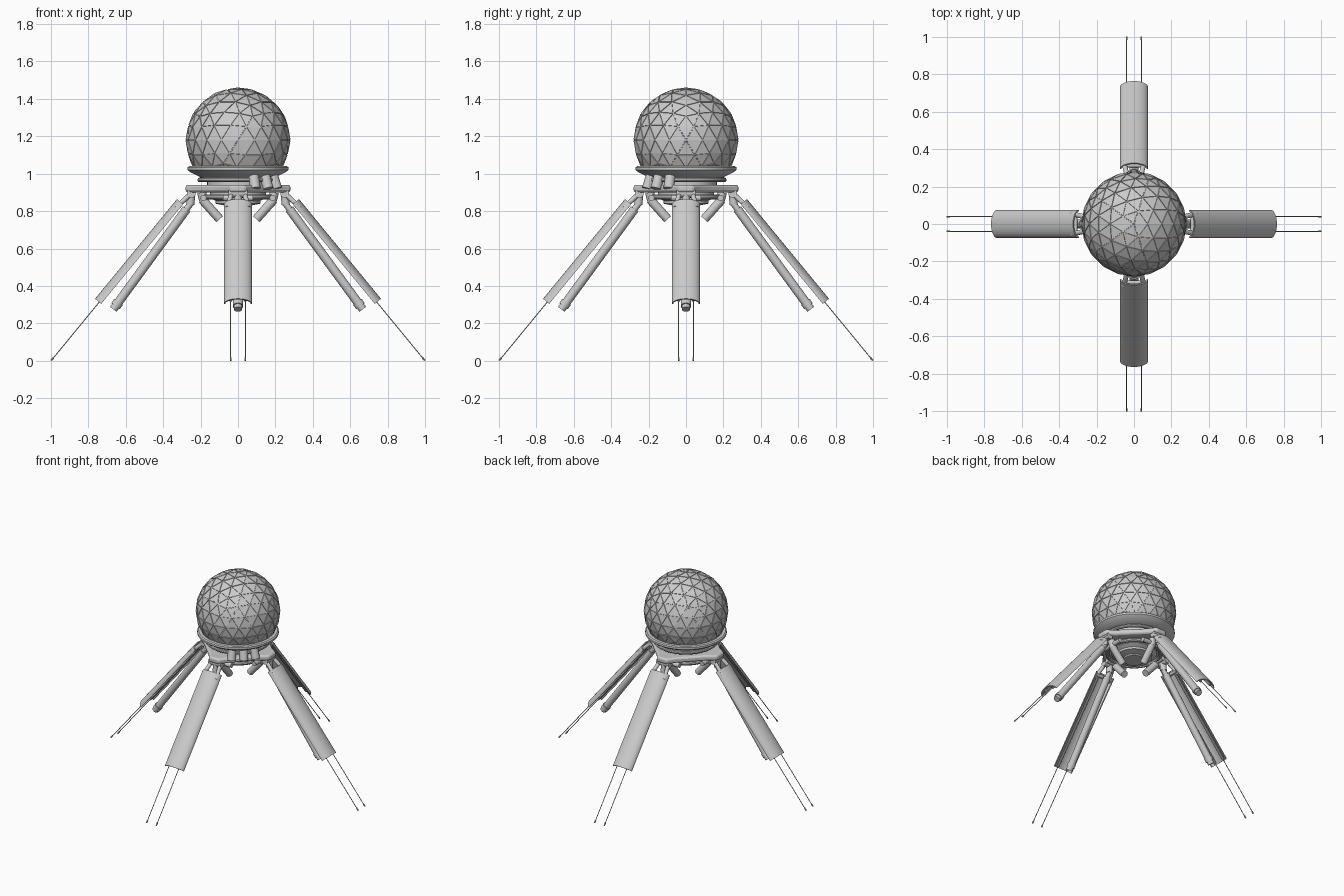
import bpy, bmesh, math
from mathutils import Vector, Matrix

if "Cube" in bpy.data.objects:
    bpy.data.objects.remove(bpy.data.objects["Cube"], do_unlink=True)

grey = bpy.data.materials.new("light_grey")
grey.use_nodes = True
colour = (0.6, 0.6, 0.6, 1)
grey.diffuse_color = colour
grey.node_tree.nodes["Principled BSDF"].inputs["Base Color"].default_value = colour


def finish(name, bm, smooth=True):
    bmesh.ops.recalc_face_normals(bm, faces=bm.faces)
    mesh = bpy.data.meshes.new(name)
    bm.to_mesh(mesh)
    bm.free()
    mesh.materials.append(grey)
    ob = bpy.data.objects.new(name, mesh)
    bpy.context.collection.objects.link(ob)
    if smooth:
        bpy.ops.object.select_all(action="DESELECT")
        ob.select_set(True)
        bpy.context.view_layer.objects.active = ob
        bpy.ops.object.shade_smooth_by_angle(angle=math.radians(35))
    return ob


def add_rod(bm, p0, p1, r0, r1=None, sides=16):
    p0, p1 = Vector(p0), Vector(p1)
    axis = p1 - p0
    m = Matrix.Translation((p0 + p1) / 2) @ axis.to_track_quat("Z", "Y").to_matrix().to_4x4()
    bmesh.ops.create_cone(bm, cap_ends=True, segments=sides, radius1=r0,
                          radius2=r0 if r1 is None else r1, depth=axis.length, matrix=m)


def rod(name, *args, **kw):
    bm = bmesh.new()
    add_rod(bm, *args, **kw)
    return finish(name, bm)


def lathe(name, profile, steps=64):
    bm = bmesh.new()
    vs = [bm.verts.new((r, 0, z)) for r, z in profile]
    es = [bm.edges.new(pair) for pair in zip(vs, vs[1:])]
    bmesh.ops.spin(bm, geom=vs + es, cent=(0, 0, 0), axis=(0, 0, 1),
                   angle=math.tau, steps=steps)
    bmesh.ops.remove_doubles(bm, verts=bm.verts, dist=1e-5)
    return finish(name, bm)


def ring_tube(name, radius, z, r):
    loop = [(radius + r * math.cos(i * math.tau / 10), z + r * math.sin(i * math.tau / 10))
            for i in range(11)]
    return lathe(name, loop)


# Geodesic dome with raised triangular panels
bm = bmesh.new()
bmesh.ops.create_icosphere(bm, subdivisions=3, radius=0.277,
                           matrix=Matrix.Translation((0, 0, 1.18)))
low = [f for f in bm.faces if f.calc_center_median().z < 0.98]
bmesh.ops.delete(bm, geom=low, context="FACES")
bmesh.ops.inset_individual(bm, faces=bm.faces[:], thickness=0.004, depth=0)
panels = [f for f in bm.faces if len(f.verts) == 3]
bmesh.ops.inset_individual(bm, faces=panels, thickness=0.0005, depth=0.004)
finish("geodesic_dome", bm, smooth=False)

# Collar, neck and hub
lathe("dome_collar", [(0.2, 1.04), (0.262, 1.04), (0.27, 1.034), (0.27, 1.02),
                      (0.255, 1.008), (0.2, 0.98), (0, 0.98)])
lathe("neck", [(0, 0.99), (0.165, 0.99), (0.165, 0.9), (0, 0.9)])
lathe("hub", [(0, 0.9), (0.15, 0.9), (0.15, 0.87), (0.12, 0.855), (0.12, 0.84),
              (0.07, 0.83), (0.07, 0.82), (0, 0.82)])
ring_tube("upper_pipe_ring", 0.205, 0.967, 0.012)
ring_tube("lower_pipe_ring", 0.175, 0.875, 0.014)

# Frame plate with a lug towards each leg
bm = bmesh.new()
outline = []
for k in range(4):
    for deg, rad in ((-40, 0.215), (-18, 0.24), (-8, 0.283), (8, 0.283), (18, 0.24), (40, 0.215)):
        a = math.radians(90 * k + deg)
        outline.append(bm.verts.new((rad * math.cos(a), rad * math.sin(a), 0.9)))
base = bm.faces.new(outline)
top = bmesh.ops.extrude_face_region(bm, geom=[base])["geom"]
bmesh.ops.translate(bm, vec=(0, 0, 0.04), verts=[v for v in top if isinstance(v, bmesh.types.BMVert)])
plate = finish("frame_plate", bm)
bevel = plate.modifiers.new("soft_edges", "BEVEL")
bevel.width, bevel.segments = 0.012, 2

# Canister cluster on the front left diagonal
for i, deg in enumerate((-66, -45, -24)):
    a = math.radians(deg)
    out = Vector((math.cos(a), math.sin(a), 0))
    rod(f"canister_{i + 1}", out * 0.2 + Vector((0, 0, 1.0)),
        out * 0.228 + Vector((0, 0, 0.92)), 0.028)

# Leg axes in the radial plane: along the leg, and outwards from it
HEAD = Vector((0.293, 0, 0.837))
ALONG = Vector((0.635, 0, -0.772))
OUT = Vector((0.772, 0, 0.635))
LENGTH = 0.69


def leg_point(s, t=0, h=0):
    return HEAD + ALONG * s + OUT * h + Vector((0, t, 0))


def build_leg(side, angle):
    parts = []

    # Curved hollow cover
    bm = bmesh.new()
    arc = []
    for wide, deep, order in ((0.075, 0.043, 1), (0.068, 0.036, -1)):
        half = [(wide * math.cos(math.pi * i / 20), deep * math.sin(math.pi * i / 20))
                for i in range(21)]
        arc += half[::order]
    ends = [[bm.verts.new(leg_point(s, t, h)) for t, h in arc] for s in (0, LENGTH)]
    count = len(arc)
    for i in range(count):
        j = (i + 1) % count
        bm.faces.new((ends[0][i], ends[0][j], ends[1][j], ends[1][i]))
    for end in ends:
        for i in range(count // 2 - 1):
            bm.faces.new((end[i], end[i + 1], end[count - 2 - i], end[count - 1 - i]))
    parts.append(finish(f"{side}_leg_cover", bm))

    # Rails, thin landing wires and their tips
    bm = bmesh.new()
    for t in (-0.039, 0.039):
        add_rod(bm, leg_point(0.02, t, 0.014), leg_point(LENGTH - 0.01, t, 0.014), 0.009, sides=10)
        add_rod(bm, leg_point(LENGTH - 0.02, t, 0.014), leg_point(1.095, t, 0.014), 0.0025, sides=8)
        add_rod(bm, leg_point(1.075, t, 0.014), leg_point(1.095, t, 0.014), 0.005, sides=8)
    parts.append(finish(f"{side}_leg_wires", bm))

    # Piston under the cover
    bm = bmesh.new()
    start, stop = Vector((0.25, 0, 0.845)), Vector((0.667, 0, 0.275))
    for a, b, r in ((0, 0.08, 0.017), (0.06, 0.95, 0.024), (0.93, 0.97, 0.028), (0.96, 1, 0.022)):
        add_rod(bm, start.lerp(stop, a), start.lerp(stop, b), r)
    parts.append(finish(f"{side}_leg_piston", bm))

    # Hinge, yoke arms and the linking pin
    bm = bmesh.new()
    add_rod(bm, (0.25, -0.05, 0.895), (0.25, 0.05, 0.895), 0.024)
    add_rod(bm, (0.25, 0, 0.9), (0.255, 0, 0.835), 0.022)
    for t in (-1, 1):
        add_rod(bm, (0.25, 0.035 * t, 0.895), leg_point(0.04, 0.055 * t, 0.018), 0.013)
    add_rod(bm, leg_point(0.02, -0.065, 0.01), leg_point(0.02, 0.065, 0.01), 0.012)
    parts.append(finish(f"{side}_leg_hinge", bm))

    # Inward slanting nozzle below the frame
    bm = bmesh.new()
    add_rod(bm, (0.195, 0, 0.9), (0.18, 0, 0.845), 0.024)
    add_rod(bm, (0.19, 0, 0.86), (0.098, 0, 0.757), 0.024)
    add_rod(bm, (0.185, -0.08, 0.87), (0.185, 0.08, 0.87), 0.016)
    parts.append(finish(f"{side}_nozzle", bm))

    for ob in parts:
        ob.rotation_euler.z = angle


for k, side in enumerate(("left", "back", "right", "front")):
    build_leg(side, k * math.pi / 2)
